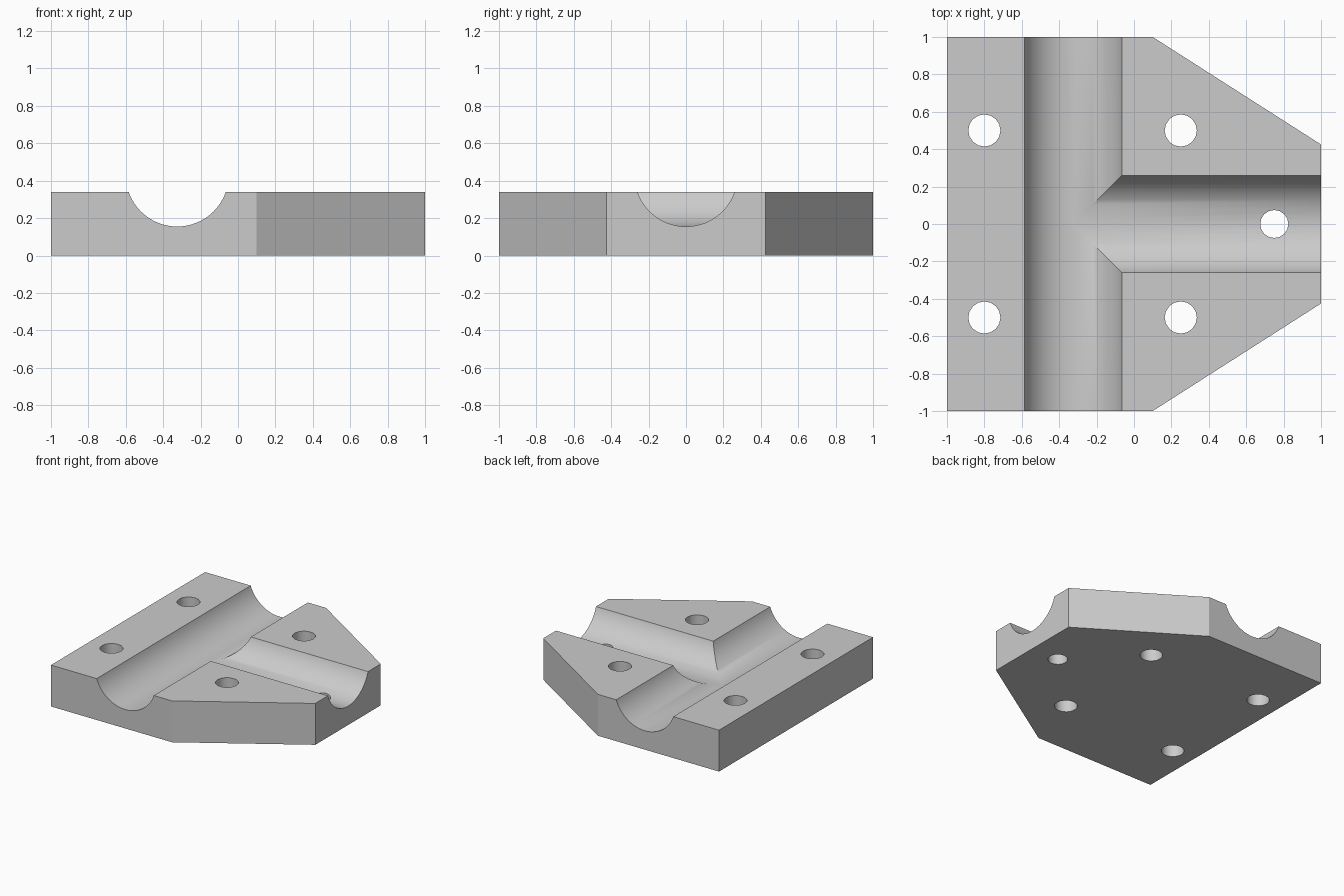
import bpy, bmesh
from math import pi

if "Cube" in bpy.data.objects:
    bpy.data.objects.remove(bpy.data.objects["Cube"], do_unlink=True)

HEIGHT = 0.34
CHANNEL_R, CHANNEL_X, CHANNEL_Z = 0.275, -0.325, 0.43

grey = bpy.data.materials.new("plain grey")
grey.use_nodes = True
colour = (0.6, 0.6, 0.6, 1)
grey.diffuse_color = colour
grey.node_tree.nodes["Principled BSDF"].inputs["Base Color"].default_value = colour


def cutter(name, radius, depth, location, rotation=(0, 0, 0), sides=64):
    bpy.ops.mesh.primitive_cylinder_add(vertices=sides, radius=radius, depth=depth,
                                        location=location, rotation=rotation)
    obj = bpy.context.object
    obj.name = name
    obj.hide_render = True
    return obj


# Plate with two chamfered corners, extruded from its outline
half = [(1, 0.425), (0.1, 1), (-1, 1)]
outline = half + [(x, -y) for x, y in reversed(half)]
bm = bmesh.new()
base = bm.faces.new([bm.verts.new((x, y, 0)) for x, y in outline])
top = bmesh.ops.extrude_face_region(bm, geom=[base])["geom"]
bmesh.ops.translate(bm, vec=(0, 0, HEIGHT),
                    verts=[v for v in top if isinstance(v, bmesh.types.BMVert)])
bmesh.ops.recalc_face_normals(bm, faces=bm.faces)
mesh = bpy.data.meshes.new("clamp_plate")
bm.to_mesh(mesh)
bm.free()
plate = bpy.data.objects.new("clamp_plate", mesh)
bpy.context.collection.objects.link(plate)
mesh.materials.append(grey)

# Long channel and the branch that meets it
cutters = [
    cutter("long_channel", CHANNEL_R, 2.4, (CHANNEL_X, 0, CHANNEL_Z), (pi / 2, 0, 0)),
    cutter("branch_channel", CHANNEL_R, 1.6, (CHANNEL_X + 0.8, 0, CHANNEL_Z), (0, pi / 2, 0)),
]

# Bolt holes
for x in (-0.8, 0.25):
    for y in (-0.5, 0.5):
        cutters.append(cutter("bolt_hole", 0.086, 1, (x, y, 0.2), sides=16))
cutters.append(cutter("branch_hole", 0.075, 1, (0.75, 0, 0.2), sides=16))

# Cut everything out of the plate
bpy.ops.object.select_all(action='DESELECT')
plate.select_set(True)
bpy.context.view_layer.objects.active = plate
for tool in cutters:
    mod = plate.modifiers.new(tool.name, 'BOOLEAN')
    mod.operation = 'DIFFERENCE'
    mod.solver = 'EXACT'
    mod.object = tool
    bpy.ops.object.modifier_apply(modifier=mod.name)
    bpy.data.objects.remove(tool, do_unlink=True)

bpy.ops.object.shade_smooth_by_angle(angle=pi / 6)
